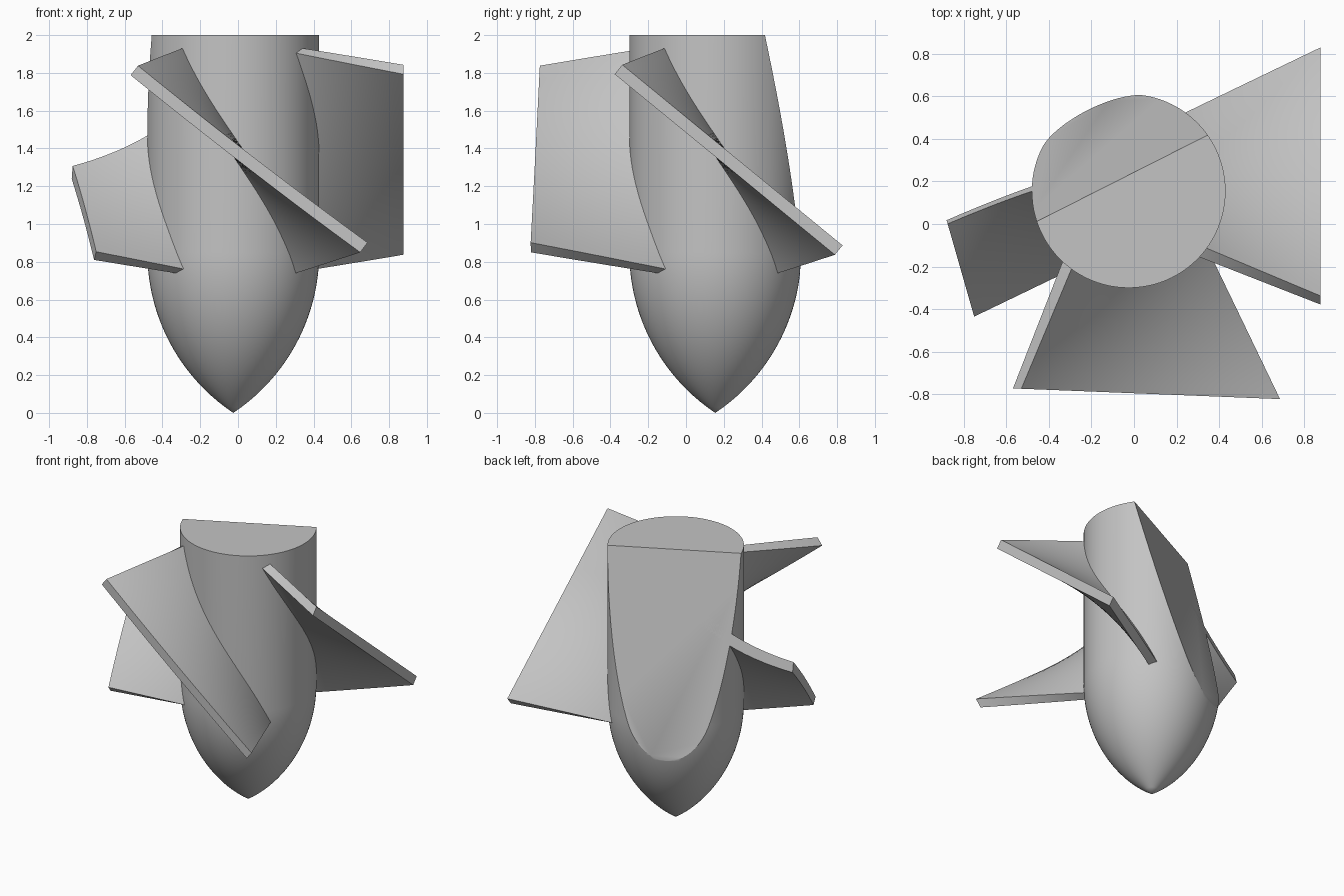
import bpy, bmesh, math
from mathutils import Vector, Matrix

if "Cube" in bpy.data.objects:
    bpy.data.objects.remove(bpy.data.objects["Cube"])

AXIS = Vector((-0.025, 0.155, 0))
RADIUS, NOSE, TOP = 0.455, 0.85, 2.0

# Slanted plane that slices off the back of everything
side = Vector((-0.451, 0.892, 0))
SLICE_POINT = AXIS + side * 0.067 + Vector((0, 0, TOP))
SLICE_NORMAL = side + Vector((0, 0, 0.258))

grey = bpy.data.materials.new("plain_grey")
grey.use_nodes = True
colour = (0.55, 0.55, 0.55, 1)
grey.diffuse_color = colour
grey.node_tree.nodes["Principled BSDF"].inputs["Base Color"].default_value = colour


def slice_off(bm, point, normal):
    """Remove what lies in front of the plane and close the opening."""
    geom = bm.verts[:] + bm.edges[:] + bm.faces[:]
    bmesh.ops.bisect_plane(bm, geom=geom, dist=1e-5, plane_co=point,
                           plane_no=normal, clear_outer=True)
    rim = [e for e in bm.edges if e.is_boundary]
    if rim:
        bmesh.ops.holes_fill(bm, edges=rim, sides=0)


def finish(bm, name):
    bmesh.ops.recalc_face_normals(bm, faces=bm.faces[:])
    mesh = bpy.data.meshes.new(name)
    bm.to_mesh(mesh)
    bm.free()
    mesh.materials.append(grey)
    obj = bpy.data.objects.new(name, mesh)
    bpy.context.collection.objects.link(obj)
    bpy.ops.object.select_all(action="DESELECT")
    obj.select_set(True)
    bpy.context.view_layer.objects.active = obj
    bpy.ops.object.shade_smooth_by_angle(angle=math.radians(30))
    return obj


# Body: pointed ogive nose running into a cylinder
bm = bmesh.new()
rho = (RADIUS ** 2 + NOSE ** 2) / (2 * RADIUS)
steps, sides = 28, 96
rings = []
for i in range(steps + 1):
    z = NOSE * i / steps
    rings.append((max(RADIUS - rho + math.sqrt(rho ** 2 - (NOSE - z) ** 2), 0), z))
rings.append((RADIUS, TOP))
verts = [bm.verts.new(AXIS + Vector((r, 0, z))) for r, z in rings]
edges = [bm.edges.new(pair) for pair in zip(verts, verts[1:])]
bmesh.ops.spin(bm, geom=verts + edges, cent=AXIS, axis=(0, 0, 1),
               angle=math.tau, steps=sides, use_merge=True)
bmesh.ops.remove_doubles(bm, verts=bm.verts[:], dist=1e-5)
bmesh.ops.holes_fill(bm, edges=[e for e in bm.edges if e.is_boundary], sides=0)
slice_off(bm, SLICE_POINT, SLICE_NORMAL)
finish(bm, "body")


def blade(name, angle, tip_point, tip_normal):
    """Twisted blade: steep at the root, flatter and wider at the tip."""
    bm = bmesh.new()
    turn = Matrix.Rotation(math.radians(angle), 3, "Z")
    across, along = 16, 32
    u0, u1, half = 0.2, 1.15, 0.032

    def point(i, j, s):
        u = u0 + (u1 - u0) * i / across
        t = 2 * j / along - 1
        wide, high = 0.178 + 0.45 * u, 0.64 - 0.18 * u
        length = math.hypot(wide, high)
        v = 0.03 + 0.045 * u + t * wide + s * half * high / length
        z = 1.34 - t * high + s * half * wide / length
        return AXIS + turn @ Vector((u, v, z))

    grids = [[[bm.verts.new(point(i, j, s)) for j in range(along + 1)]
              for i in range(across + 1)] for s in (-1, 1)]
    low, up = grids
    for g in grids:
        for i in range(across):
            for j in range(along):
                bm.faces.new((g[i][j], g[i + 1][j], g[i + 1][j + 1], g[i][j + 1]))
    for j in (0, along):
        for i in range(across):
            bm.faces.new((low[i][j], low[i + 1][j], up[i + 1][j], up[i][j]))
    for i in (0, across):
        for j in range(along):
            bm.faces.new((low[i][j], low[i][j + 1], up[i][j + 1], up[i][j]))
    slice_off(bm, Vector(tip_point), Vector(tip_normal))
    slice_off(bm, SLICE_POINT, SLICE_NORMAL)
    finish(bm, name)


# Three blades, each trimmed by its own flat tip plane
blade("left_blade", 0, (0.875, 0, 0), (1, 0, 0))
blade("front_blade", -90, (0.05, -0.797, 0), (-0.04, -1, 0))
blade("right_blade", 180, (-0.815, -0.21, 0), (-0.96, -0.275, 0))
